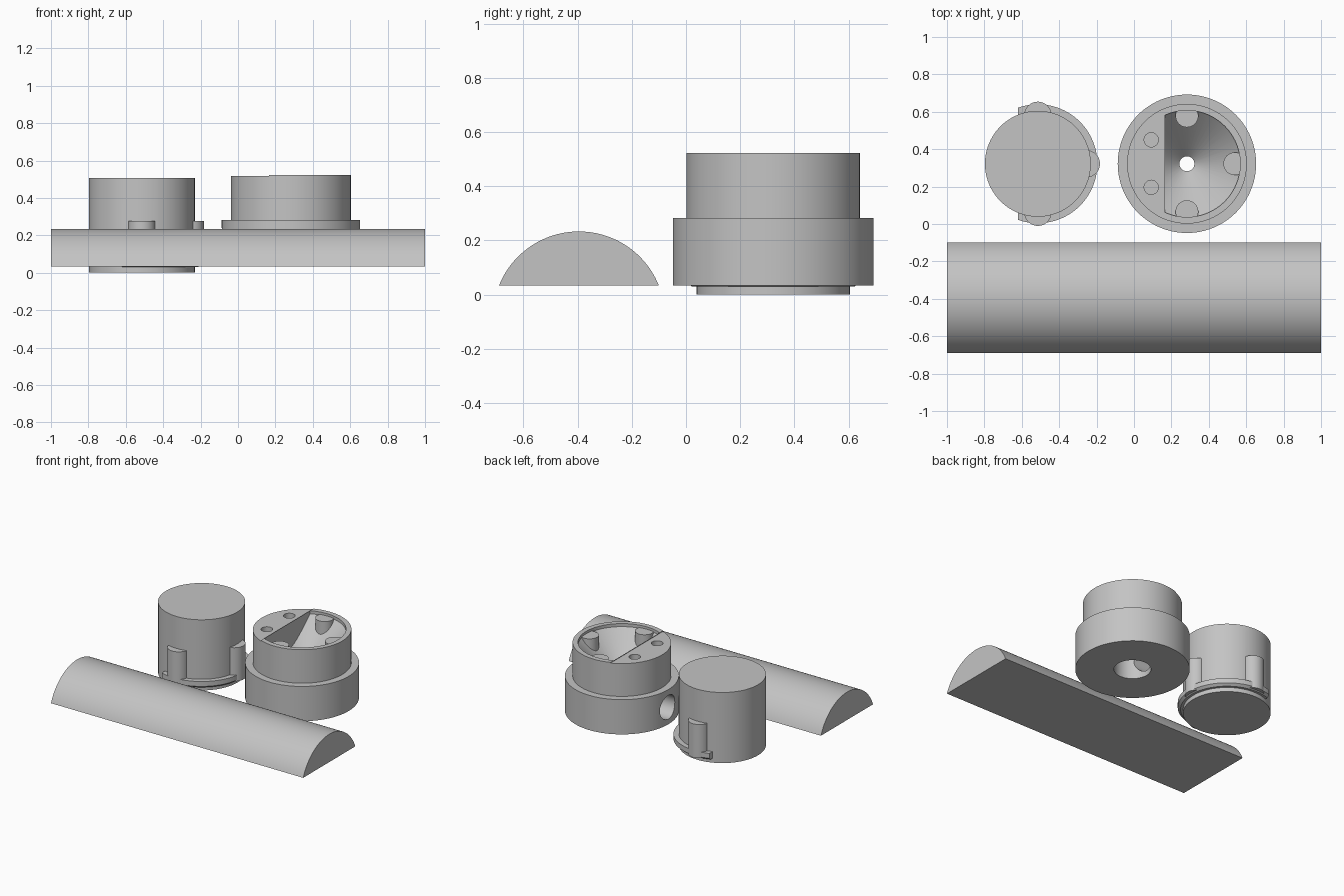
import bpy, bmesh, math
from mathutils import Matrix, Vector

if "Cube" in bpy.data.objects:
    bpy.data.objects.remove(bpy.data.objects["Cube"])

grey = bpy.data.materials.new("plain_grey")
grey.diffuse_color = (0.55, 0.55, 0.55, 1)
grey.use_nodes = True
grey.node_tree.nodes["Principled BSDF"].inputs["Base Color"].default_value = grey.diffuse_color


def finish(bm, name):
    bmesh.ops.recalc_face_normals(bm, faces=bm.faces)
    me = bpy.data.meshes.new(name)
    bm.to_mesh(me)
    bm.free()
    me.materials.append(grey)
    ob = bpy.data.objects.new(name, me)
    bpy.context.collection.objects.link(ob)
    return ob


def lathe(name, profile, centre, n=96, cut_x=None):
    """Solid of revolution from (radius, z) points; keeps x > cut_x if given."""
    bm = bmesh.new()
    rings = [[bm.verts.new((centre[0] + r * math.cos(2 * math.pi * i / n),
                            centre[1] + r * math.sin(2 * math.pi * i / n), z))
              for i in range(n)] for r, z in profile]
    for a, b in zip(rings, rings[1:]):
        for i in range(n):
            j = (i + 1) % n
            bm.faces.new((a[i], a[j], b[j], b[i]))
    bm.faces.new(rings[0][::-1])
    bm.faces.new(rings[-1])
    if cut_x is not None:
        bmesh.ops.bisect_plane(bm, geom=bm.verts[:] + bm.edges[:] + bm.faces[:],
                               plane_co=(cut_x, 0, 0), plane_no=(1, 0, 0),
                               clear_inner=True)
        bmesh.ops.holes_fill(bm, edges=[e for e in bm.edges if e.is_boundary], sides=0)
    return finish(bm, name)


def cylinder(name, x, y, r, z0, z1, n=96):
    return lathe(name, [(r, z0), (r, z1)], (x, y), n)


def boolean(ob, tool, op):
    m = ob.modifiers.new("bool", 'BOOLEAN')
    m.operation, m.object, m.solver = op, tool, 'EXACT'
    bpy.context.view_layer.objects.active = ob
    bpy.ops.object.modifier_apply(modifier=m.name)
    bpy.data.objects.remove(tool)


# half-round bar: circular segment extruded along x
R, half, z0 = 0.3176, 0.295, 0.033
a0 = math.asin(half / R)
cz = 0.233 - R
bm = bmesh.new()
steps = 48
arc = [bm.verts.new((-1, -0.395 + R * math.sin(a), cz + R * math.cos(a)))
       for a in (-a0 + 2 * a0 * i / steps for i in range(steps + 1))]
face = bm.faces.new(arc)
ext = bmesh.ops.extrude_face_region(bm, geom=[face])
bmesh.ops.translate(bm, vec=(2, 0, 0),
                    verts=[v for v in ext["geom"] if isinstance(v, bmesh.types.BMVert)])
bar = finish(bm, "half_round_bar")

# plug: plain cylinder with a partial lower collar and three round ribs
px, py = -0.514, 0.322
plug = cylinder("plug", px, py, 0.283, 0, 0.506)
collar = lathe("collar", [(0.30, 0.03), (0.318, 0.045), (0.318, 0.08)],
               (px, py), cut_x=-0.62)
boolean(plug, collar, 'UNION')
for deg in (-90, 0, 90):
    a = math.radians(deg)
    rib = cylinder("rib", px + 0.259 * math.cos(a), py + 0.259 * math.sin(a),
                   0.073, 0.036, 0.277, 48)
    boolean(plug, rib, 'UNION')

# socket: stepped body
sx, sy = 0.283, 0.322
socket = lathe("socket", [(0.37, 0.033), (0.37, 0.282), (0.32, 0.282), (0.32, 0.522)],
               (sx, sy))

# lowered flat segment on the left of the rim
bm = bmesh.new()
bmesh.ops.create_cube(bm, size=1, matrix=Matrix.Translation((-0.335, sy, 0.567))
                      @ Matrix.Diagonal((1, 1, 0.1, 1)))
boolean(socket, finish(bm, "segment_cutter"), 'DIFFERENCE')

# conical bowl with one flat wall
bowl = lathe("bowl_cutter", [(0.03, 0.245), (0.285, 0.50), (0.285, 0.6)],
             (sx, sy), cut_x=0.165)
boolean(socket, bowl, 'DIFFERENCE')

# centre hole, lower bore and the two screw holes
for x, y, r, lo, hi in ((sx, sy, 0.04, 0.1, 0.4), (sx, sy, 0.12, -0.1, 0.2),
                        (0.092, 0.45, 0.038, 0.42, 0.6), (0.092, 0.196, 0.038, 0.42, 0.6)):
    boolean(socket, cylinder("hole_cutter", x, y, r, lo, hi, 48), 'DIFFERENCE')

# side hole leading into the bore
side = cylinder("side_cutter", 0, 0, 0.085, 0, 0.4, 48)
side.data.transform(Matrix.Translation((sx - 0.45, sy, 0.155))
                    @ Matrix.Rotation(math.radians(90), 4, 'Y'))
boolean(socket, side, 'DIFFERENCE')

# three posts standing in the bowl
for deg in (-90, 0, 90):
    a = math.radians(deg)
    post = cylinder("post", sx + 0.256 * math.cos(a), sy + 0.256 * math.sin(a),
                    0.061, 0.37, 0.505, 48)
    boolean(socket, post, 'UNION')

# smooth round surfaces, keep edges crisp
for ob in (bar, plug, socket):
    bpy.ops.object.select_all(action='DESELECT')
    ob.select_set(True)
    bpy.context.view_layer.objects.active = ob
    bpy.ops.object.shade_smooth_by_angle(angle=math.radians(25))
